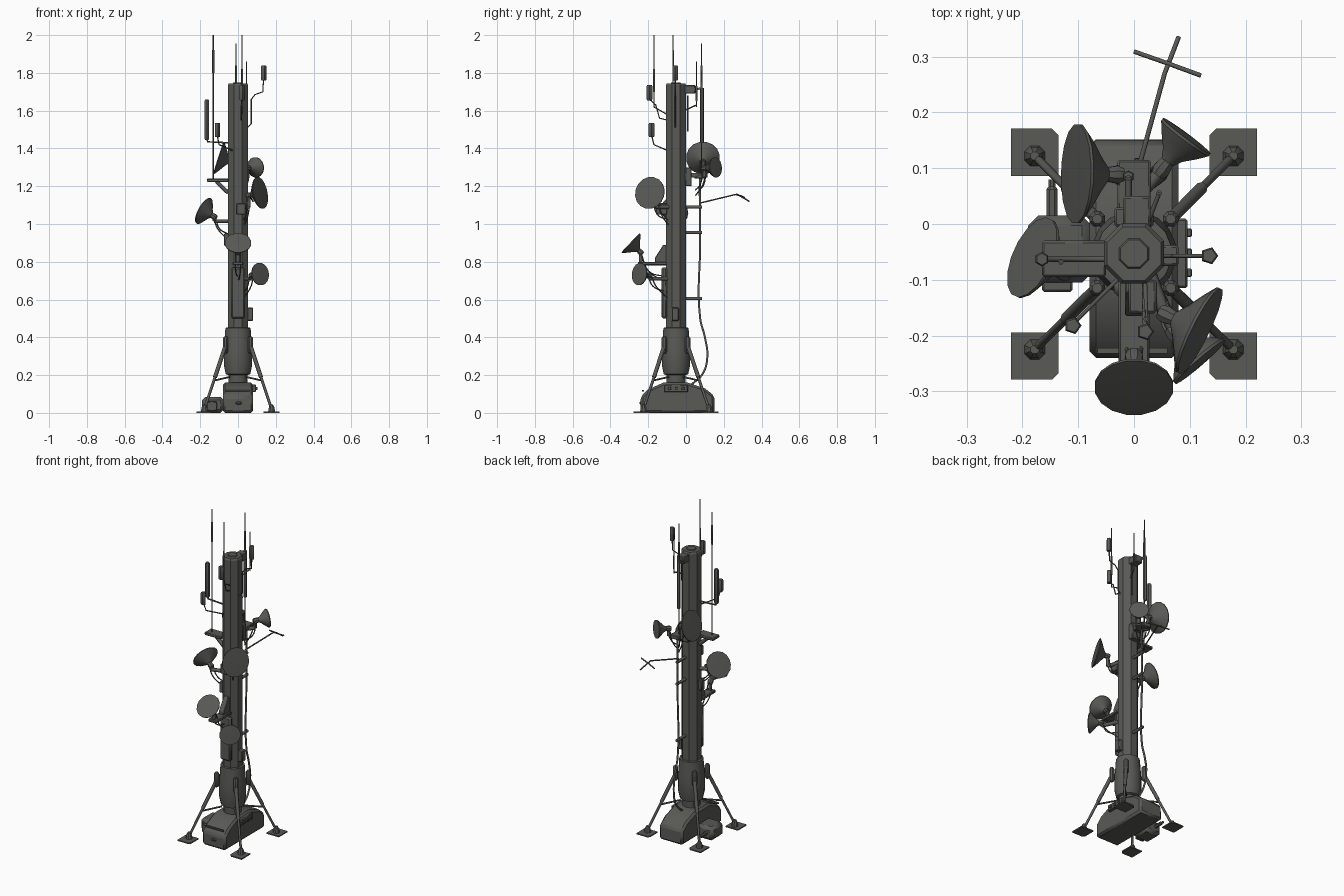
import bpy, bmesh, math
from mathutils import Vector

if "Cube" in bpy.data.objects:
    bpy.data.objects.remove(bpy.data.objects["Cube"])

def material(name, rgb):
    m = bpy.data.materials.new(name)
    m.diffuse_color = (*rgb, 1)
    m.use_nodes = True
    m.node_tree.nodes["Principled BSDF"].inputs["Base Color"].default_value = m.diffuse_color
    return m

GREY = material("warm dark grey", (0.10, 0.10, 0.092))
MY = -0.053  # mast axis in y

def finish(name, bm, angle=30, bevel=0):
    bmesh.ops.recalc_face_normals(bm, faces=bm.faces)
    me = bpy.data.meshes.new(name)
    bm.to_mesh(me)
    bm.free()
    ob = bpy.data.objects.new(name, me)
    bpy.context.collection.objects.link(ob)
    me.materials.append(GREY)
    if bevel:
        mod = ob.modifiers.new("bevel", 'BEVEL')
        mod.width, mod.segments, mod.limit_method = bevel, 1, 'ANGLE'
    bpy.context.view_layer.objects.active = ob
    ob.select_set(True)
    bpy.ops.object.shade_smooth_by_angle(angle=math.radians(angle))
    ob.select_set(False)
    return ob

def lathe(name, profile, loc, axis=(0, 0, 1), sides=8, angle=30):
    """Closed solid turned from (radius, height) points along an axis."""
    bm = bmesh.new()
    q = Vector(axis).to_track_quat('Z', 'Y')
    rings = []
    for r, h in profile:
        ring = []
        for i in range(sides):
            a = 2 * math.pi * (i + 0.5) / sides
            ring.append(bm.verts.new(Vector(loc) + q @ Vector((r * math.cos(a), r * math.sin(a), h))))
        rings.append(ring)
    for lo, hi in zip(rings, rings[1:]):
        for i in range(sides):
            j = (i + 1) % sides
            bm.faces.new((lo[i], lo[j], hi[j], hi[i]))
    bm.faces.new(rings[0])
    bm.faces.new(rings[-1])
    return finish(name, bm, angle)

def box(name, x, y, z, bevel=0.004):
    bm = bmesh.new()
    bmesh.ops.create_cube(bm, size=1)
    for v in bm.verts:
        v.co = [lo + (hi - lo) * (c + 0.5) for c, (lo, hi) in zip(v.co, (x, y, z))]
    return finish(name, bm, 30, bevel)

def prism(name, outline, axis, lo, hi, bevel=0.0):
    """Extrude a 2D outline along x (outline is y,z) or z (outline is x,y)."""
    bm = bmesh.new()
    put = (lambda p, t: (t, p[0], p[1])) if axis == 'x' else (lambda p, t: (p[0], p[1], t))
    a = [bm.verts.new(put(p, lo)) for p in outline]
    b = [bm.verts.new(put(p, hi)) for p in outline]
    bm.faces.new(a)
    bm.faces.new(b)
    for i in range(len(a)):
        j = (i + 1) % len(a)
        bm.faces.new((a[i], a[j], b[j], b[i]))
    return finish(name, bm, 30, bevel)

def rod(name, pts, r, smooth=False):
    cu = bpy.data.curves.new(name, 'CURVE')
    cu.dimensions, cu.bevel_depth, cu.bevel_resolution, cu.use_fill_caps = '3D', r, 1, True
    cu.resolution_u = 6
    sp = cu.splines.new('BEZIER' if smooth else 'POLY')
    if smooth:
        sp.bezier_points.add(len(pts) - 1)
        for bp, p in zip(sp.bezier_points, pts):
            bp.co, bp.handle_left_type, bp.handle_right_type = p, 'AUTO', 'AUTO'
    else:
        sp.points.add(len(pts) - 1)
        for sp_pt, p in zip(sp.points, pts):
            sp_pt.co = (*p, 1)
    ob = bpy.data.objects.new(name, cu)
    bpy.context.collection.objects.link(ob)
    cu.materials.append(GREY)
    return ob

# Mast, sleeve and neck
k = 1 / math.cos(math.pi / 8)
lathe("mast", [(0.054 * k, 0.4), (0.054 * k, 1.735), (0.048 * k, 1.745)], (0, MY, 0))
lathe("mast_sleeve", [(0.05, 0.14), (0.052, 0.2), (0.066, 0.205), (0.076, 0.25), (0.077, 0.33),
                      (0.072, 0.39), (0.068, 0.45), (0.056, 0.452)], (0, MY, 0), sides=16)

# Base housing with sloped ends
prism("base_housing", [(-0.24, 0), (-0.24, 0.085), (-0.2, 0.125), (-0.12, 0.16), (0.01, 0.16),
                       (0.1, 0.13), (0.15, 0.09), (0.152, 0)], 'x', -0.08, 0.08, 0.012)
box("base_front_slot", (-0.065, 0.06), (-0.232, -0.222), (0.112, 0.12), 0)
box("base_front_latch", (-0.012, 0.018), (-0.247, -0.23), (0.045, 0.06))
box("control_panel", (0.07, 0.096), (-0.115, 0.01), (0.11, 0.15))
for i in range(3):
    box(f"control_knob_{i}", (0.09, 0.104), (-0.095 + 0.036 * i, -0.08 + 0.036 * i), (0.12, 0.137), 0.002)
box("side_motor_box", (-0.19, -0.075), (-0.105, 0.015), (0.0, 0.085), 0.018)
box("side_motor_step", (-0.165, -0.11), (-0.122, -0.1), (0.01, 0.06), 0.004)
lathe("side_motor_pipe", [(0.011, 0), (0.011, 0.05), (0.007, 0.055), (0.007, 0.068)],
      (-0.147, 0.012, 0.045), (0, 1, 0), 8)

# Four legs with footpads
for sx in (-1, 1):
    for sy, py, ly in ((-1, -0.2365, -0.225), (1, 0.1285, 0.122)):
        tag = ("left" if sx < 0 else "right") + ("_front" if sy < 0 else "_back")
        h = 0.0425
        pad = [(-h, -h), (h, -h), (h, h), (-h, h)]
        pad = [(-h, -h), (h, -h), (h, h - 0.012), (h - 0.012, h), (-h, h)]
        cut = [(0.1775 * sx - a * sx, py + b * sy) for a, b in pad]
        prism(f"footpad_{tag}", cut, 'z', 0, 0.007)
        top = Vector((0.066 * sx, MY + 0.062 * sy, 0.355))
        foot = Vector((0.178 * sx, ly, 0.02))
        mid = top.lerp(foot, 0.5)
        rod(f"leg_upper_{tag}", [top, mid], 0.011)
        rod(f"leg_lower_{tag}", [mid, foot], 0.0075)
        lathe(f"leg_ankle_{tag}", [(0.02, 0.005), (0.016, 0.03), (0.008, 0.045)], (foot.x, foot.y, 0))
        lathe(f"leg_socket_{tag}", [(0.009, -0.045), (0.015, -0.035), (0.015, 0.035), (0.009, 0.045)],
              (top.x, top.y, 0.36))
        rod(f"leg_brace_{tag}", [(0.045 * sx, MY + 0.04 * sy, 0.19), top.lerp(foot, 0.55)], 0.005)

# Dishes: name, rim centre, facing, radius, depth, arm root on mast, arm height
DISHES = [
    ("front", (0, -0.293, 0.9), (0, -0.72, 0.69), 0.071, 0.055, (0, -0.1), 0.79),
    ("low_right", (0.118, -0.247, 0.735), (0.65, -0.75, 0.1), 0.06, 0.05, (0.03, -0.1), 0.71),
    ("high_right", (0.118, -0.192, 1.165), (0.88, -0.43, 0.18), 0.086, 0.05, (0.03, -0.09), 1.09),
    ("left", (-0.182, -0.06, 1.07), (-0.8, 0.36, 0.45), 0.077, 0.05, (-0.05, -0.06), 1.015),
    ("back_left", (-0.103, 0.09, 1.35), (-0.95, 0.02, 0.3), 0.09, 0.055, (0, 0.07), 1.25),
    ("back_right", (0.094, 0.157, 1.3), (0.6, 0.8, 0.08), 0.054, 0.055, (0.01, 0.05), 1.25),
]
for name, c, d, R, depth, root, az in DISHES:
    n = Vector(d).normalized()
    lathe(f"dish_{name}", [(0.012, -depth - 0.004), (0.4 * R, -0.75 * depth), (0.75 * R, -0.38 * depth),
                           (R, -0.004), (R, 0.001), (0.6 * R, 0.002)], c, n, 16, 25)
    back = Vector(c) - n * (depth + 0.02)
    lathe(f"dish_hub_{name}", [(0.013, -0.012), (0.017, 0), (0.013, 0.022)], back, n, 8)
    post = Vector((back.x, back.y, az))
    rod(f"dish_post_{name}", [back, post], 0.011)
    rod(f"dish_arm_{name}", [(root[0], root[1], az), post], 0.011)
    side = Vector((-n.y, n.x, 0)).normalized() * 0.012
    for i, s in enumerate((-1, 1)):
        rod(f"dish_cable_{name}_{i}", [back + side * s, post.lerp(Vector((root[0], root[1], az)), 0.3)
            + Vector((0, 0, -0.04)) + side * s, (root[0], root[1], az - 0.07 - 0.03 * i)], 0.0035, True)

# Front dish bracket and equipment boxes on the mast
box("front_arm_plate", (-0.028, 0.028), (-0.255, -0.1), (0.782, 0.8))
prism("front_arm_brace", [(-0.1, 0.785), (-0.165, 0.785), (-0.165, 0.82), (-0.12, 0.89), (-0.1, 0.89)],
      'x', -0.016, 0.016, 0.003)
box("front_equipment_panel", (-0.036, 0.036), (-0.13, -0.1), (0.5, 0.77), 0.008)
box("right_junction_box", (0.045, 0.08), (-0.075, -0.038), (0.487, 0.557))
box("left_junction_box", (-0.075, -0.045), (-0.08, -0.045), (0.885, 0.95))
box("rear_dish_bracket", (-0.03, 0.03), (-0.01, 0.115), (1.245, 1.27))
box("rear_upper_plate", (-0.035, 0.035), (-0.005, 0.03), (1.2, 1.3))
box("high_right_clamp", (-0.01, 0.04), (-0.16, -0.1), (1.05, 1.11))

# Left shelf with brace
box("left_shelf", (-0.165, -0.05), (-0.095, -0.03), (1.222, 1.24))
rod("left_shelf_brace", [(-0.052, -0.06, 1.165), (-0.115, -0.06, 1.225)], 0.012)

# Small canister antennas and the tall panel antenna
def canister(name, x, y, lo, hi, r, sides=6):
    lathe(name, [(r * 0.8, lo), (r, lo + 0.006), (r, hi - 0.006), (r * 0.8, hi)], (x, y, 0), sides=sides, angle=25)

canister("top_right_canister", 0.135, -0.057, 1.76, 1.84, 0.016, 5)
canister("front_canister", 0.02, -0.193, 1.655, 1.735, 0.016, 5)
canister("left_front_canister", -0.11, -0.182, 1.46, 1.535, 0.016, 5)
canister("left_panel_antenna", -0.165, -0.063, 1.445, 1.66, 0.013)
canister("rear_antenna_sleeve", -0.01, 0.085, 1.43, 1.72, 0.011)
rod("top_right_canister_stem", [(0.135, -0.057, 1.77), (0.132, -0.057, 1.7), (0.09, -0.057, 1.685),
    (0.07, -0.057, 1.66), (0.07, -0.057, 1.53), (0.05, -0.057, 1.51)], 0.0035)
rod("front_canister_stem", [(0.02, -0.193, 1.66), (0.018, -0.16, 1.63), (0.018, -0.14, 1.56), (0.018, -0.1, 1.55)], 0.0035)
rod("left_front_canister_stem", [(-0.11, -0.182, 1.47), (-0.1, -0.17, 1.42), (-0.03, -0.1, 1.39)], 0.0035)
rod("left_panel_stem", [(-0.165, -0.063, 1.45), (-0.16, -0.063, 1.435), (-0.052, -0.063, 1.43)], 0.005)

# Whip antennas: base point, sleeve span, tip height
for name, x, y, lo, s0, s1, tip in (("left", -0.131, -0.068, 1.235, 1.8, 1.92, 2.0),
                                    ("front", 0.022, -0.17, 1.62, 1.7, 1.82, 2.0),
                                    ("rear", -0.01, 0.082, 1.25, 1.72, 1.84, 1.955),
                                    ("short", 0.045, 0.055, 1.62, 1.65, 1.73, 1.86)):
    rod(f"whip_{name}", [(x, y, lo), (x, y, tip)], 0.003)
    rod(f"whip_sleeve_{name}", [(x, y, s0), (x, y, s1)], 0.0055)
rod("front_whip_bracket", [(0.022, -0.17, 1.62), (0.02, -0.1, 1.58)], 0.0035)
rod("short_whip_bracket", [(0.045, 0.055, 1.63), (0.02, -0.01, 1.6)], 0.004)
box("rear_whip_bracket", (-0.02, 0.03), (-0.01, 0.05), (1.69, 1.735))
rod("rear_whip_strut", [(-0.01, 0.04, 1.71), (-0.01, 0.085, 1.72)], 0.006)
rod("mast_cable_rear", [(0.02, 0.01, 1.68), (0.02, 0.01, 1.49)], 0.004)
lathe("mast_cap", [(0.03, 1.743), (0.026, 1.75)], (0, MY, 0))

# Rear conduit with clamps, running into the base
rod("rear_conduit", [(0.005, 0.075, 1.25), (0.005, 0.075, 0.9), (0.005, 0.075, 0.5), (0.005, 0.1, 0.4),
    (0.005, 0.113, 0.3), (0.005, 0.09, 0.21), (0.005, 0.03, 0.15)], 0.006, True)
for i, z in enumerate((1.09, 0.955, 0.605)):
    rod(f"conduit_clamp_{i}", [(0.005, -0.005, z), (0.005, 0.085, z)], 0.009)

# Crossed boom antenna at the back
rod("boom", [(0.0, 0.07, 1.11), (0.055, 0.27, 1.158), (0.08, 0.335, 1.12)], 0.0042)
rod("boom_crossbar", [(0.0, 0.309, 1.14), (0.06, 0.288, 1.15), (0.12, 0.266, 1.155)], 0.004)
